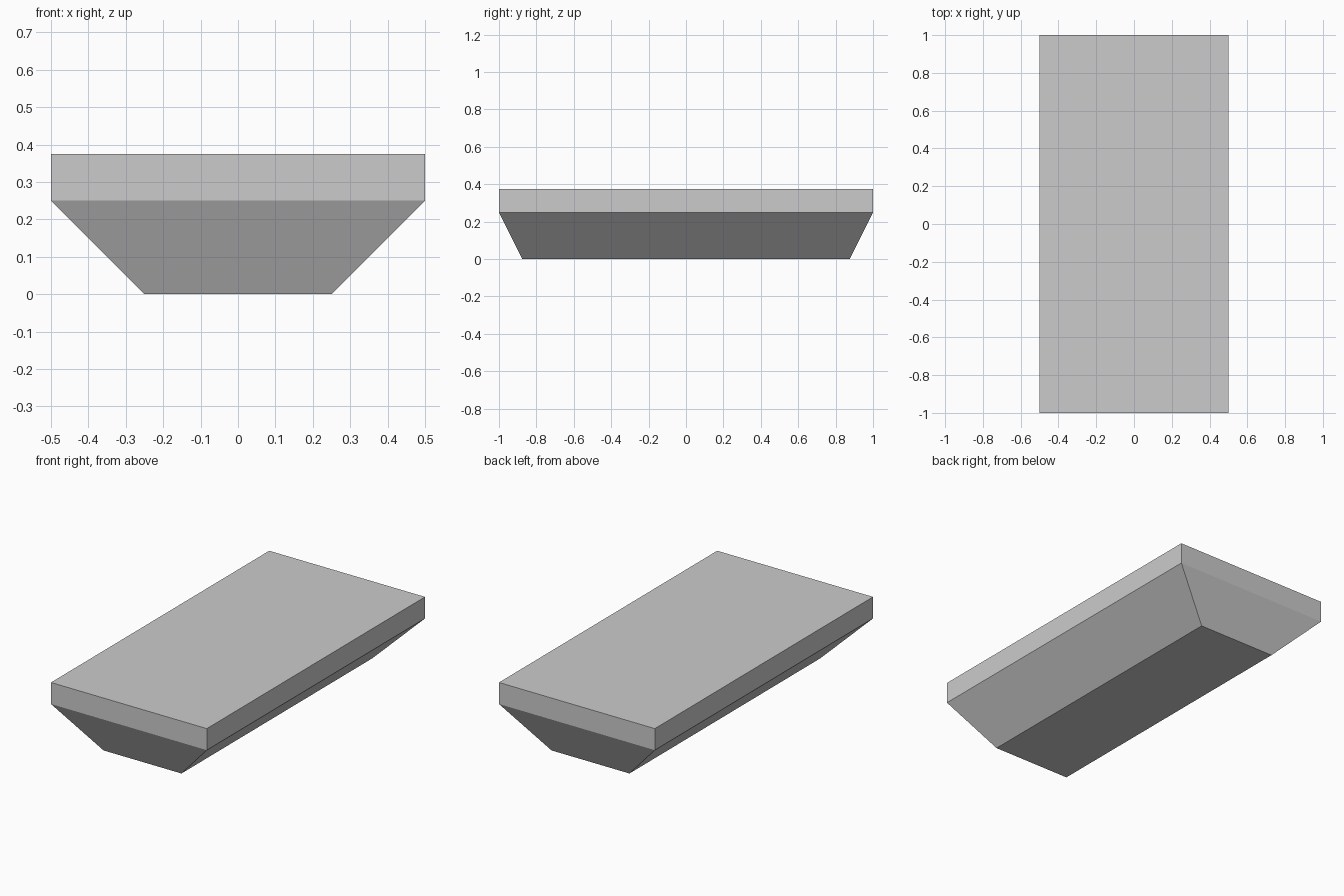
import bpy
import bmesh

if "Cube" in bpy.data.objects:
    bpy.data.objects.remove(bpy.data.objects["Cube"])


def ring(bm, half_x, half_y, z):
    corners = ((-1, -1), (1, -1), (1, 1), (-1, 1))
    return [bm.verts.new((sx * half_x, sy * half_y, z)) for sx, sy in corners]


# Slab with straight rim and tapered underside, lofted through three rectangles
sections = [(0.25, 0.875, 0.0), (0.5, 1.0, 0.25), (0.5, 1.0, 0.375)]
bm = bmesh.new()
rings = [ring(bm, *s) for s in sections]
for low, high in zip(rings, rings[1:]):
    for i in range(4):
        j = (i + 1) % 4
        bm.faces.new((low[i], low[j], high[j], high[i]))

# Flat bottom and top
bm.faces.new(rings[0][::-1])
bm.faces.new(rings[-1])
bmesh.ops.recalc_face_normals(bm, faces=bm.faces)

mesh = bpy.data.meshes.new("tapered_slab")
bm.to_mesh(mesh)
bm.free()
slab = bpy.data.objects.new("tapered_slab", mesh)
bpy.context.collection.objects.link(slab)
